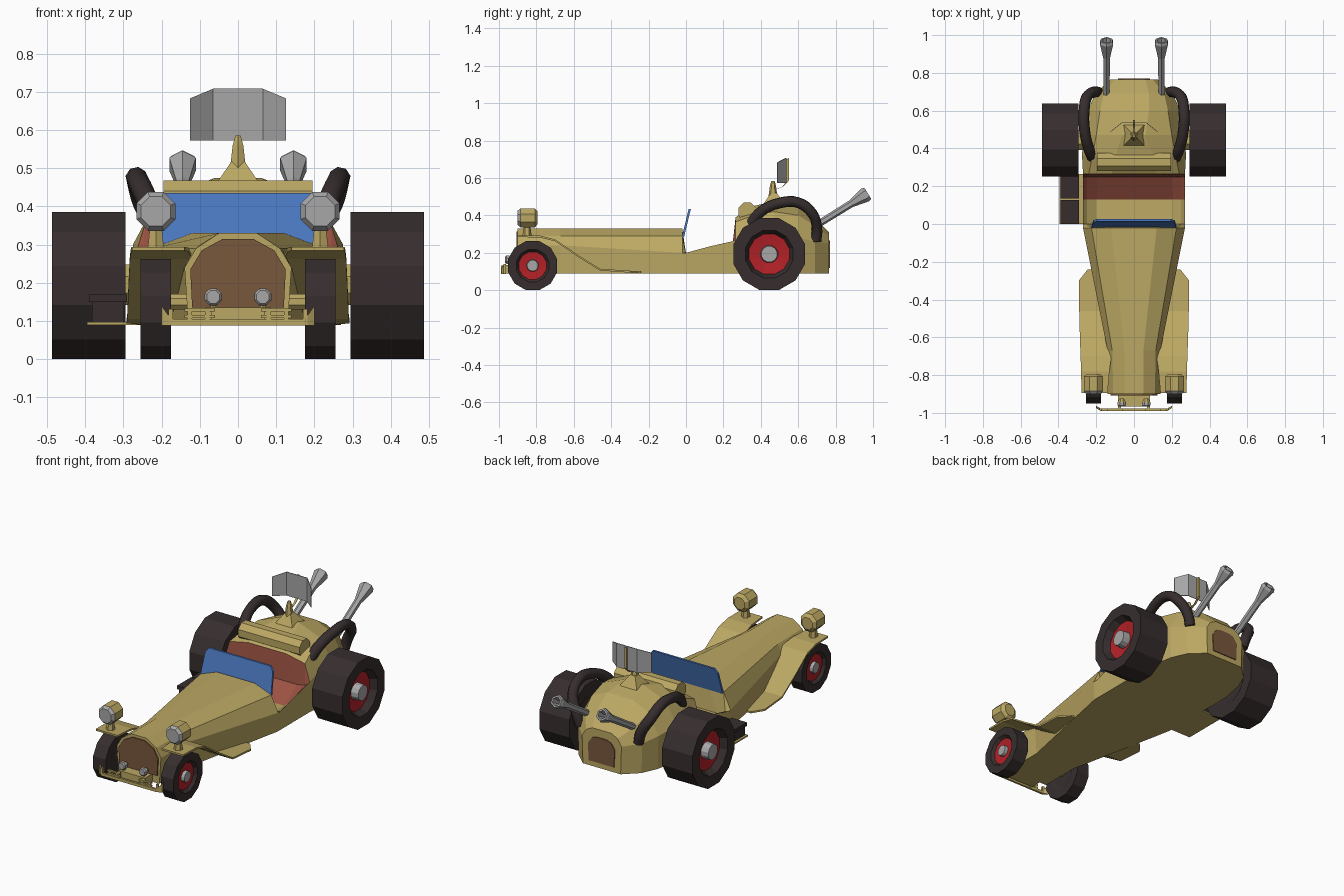
import bpy, bmesh, math
from mathutils import Vector

if "Cube" in bpy.data.objects:
    bpy.data.objects.remove(bpy.data.objects["Cube"])


def material(name, rgb):
    m = bpy.data.materials.new(name)
    m.diffuse_color = (*rgb, 1)
    m.use_nodes = True
    m.node_tree.nodes["Principled BSDF"].inputs["Base Color"].default_value = m.diffuse_color
    return m


TAN = material("tan paint", (0.50, 0.39, 0.125))
BLACK = material("rubber black", (0.038, 0.027, 0.027))
RED = material("hub red", (0.45, 0.015, 0.02))
SEAT = material("seat red brown", (0.33, 0.085, 0.055))
BROWN = material("mesh brown", (0.19, 0.095, 0.045))
BLUE = material("glass blue", (0.07, 0.19, 0.53))
SILVER = material("silver", (0.39, 0.39, 0.39))


def mesh(name, verts, faces, mats, index=None):
    me = bpy.data.meshes.new(name)
    me.from_pydata([tuple(v) for v in verts], [], faces)
    for m in mats:
        me.materials.append(m)
    for p, i in zip(me.polygons, index or []):
        p.material_index = i
    bm = bmesh.new()
    bm.from_mesh(me)
    bmesh.ops.recalc_face_normals(bm, faces=bm.faces)
    bm.to_mesh(me)
    bm.free()
    ob = bpy.data.objects.new(name, me)
    bpy.context.collection.objects.link(ob)
    return ob


def loft(name, rings, mats, rule=lambda r, k: 0):
    """Skin closed rings of equal length and cap both ends."""
    n = len(rings[0])
    faces, idx = [], []
    for r in range(len(rings) - 1):
        for k in range(n):
            j = (k + 1) % n
            faces.append((r * n + k, r * n + j, (r + 1) * n + j, (r + 1) * n + k))
            idx.append(rule(r, k))
    faces += [tuple(range(n)), tuple(range((len(rings) - 1) * n, len(rings) * n))]
    idx += [rule(0, 0), rule(len(rings) - 2, 0)]
    return mesh(name, [v for ring in rings for v in ring], faces, mats, idx)


def lathe(name, origin, axis, profile, n, mats, index=None):
    """Turn (radius, distance) pairs about an axis, flats aligned to the sides."""
    o, a = Vector(origin), Vector(axis).normalized()
    u = a.cross(Vector((0, 0, 1)))
    u = u.normalized() if u.length > 0.01 else Vector((1, 0, 0))
    v = a.cross(u)
    ang = [2 * math.pi * (k + 0.5) / n for k in range(n)]
    rings = [[o + a * t + r * (u * math.cos(q) + v * math.sin(q)) for q in ang] for r, t in profile]
    return loft(name, rings, mats, lambda r, k: index[r] if index else 0)


def box(name, x0, x1, y0, y1, z0, z1, mat):
    return loft(name, [[(x0, y, z0), (x1, y, z0), (x1, y, z1), (x0, y, z1)] for y in (y0, y1)], [mat])


def plate(name, half, y, depth, mat):
    """Symmetric upright plate from the right half of its outline."""
    pts = half + [(-x, z) for x, z in reversed(half)]
    return loft(name, [[(x, y, z) for x, z in pts], [(x, y + depth, z) for x, z in pts]], [mat])


# body: y, then half section points (x, z) from sill to crown
SECTIONS = [
    (-0.90, (.13, .09), (.14, .24), (.11, .29), (.05, .33)),
    (-0.67, (.13, .09), (.14, .24), (.115, .29), (.05, .33)),
    (-0.02, (.265, .09), (.27, .20), (.225, .29), (.12, .33)),
    (0.00, (.265, .09), (.27, .20), (.25, .195), (.20, .17)),
    (0.13, (.265, .09), (.27, .235), (.25, .20), (.20, .165)),
    (0.25, (.265, .09), (.27, .262), (.25, .25), (.20, .24)),
    (0.265, (.265, .09), (.27, .268), (.24, .365), (.12, .39)),
    (0.36, (.27, .09), (.275, .30), (.22, .40), (.10, .45)),
    (0.47, (.265, .09), (.27, .30), (.20, .42), (.06, .475)),
    (0.60, (.24, .09), (.245, .28), (.18, .40), (.08, .445)),
    (0.69, (.20, .09), (.205, .26), (.16, .345), (.08, .385)),
    (0.765, (.12, .09), (.125, .25), (.10, .29), (.06, .31))]
rings = [[(x, y, z) for x, z in h] + [(-x, y, z) for x, z in reversed(h)] for y, *h in SECTIONS]
loft("body", rings, [TAN, SEAT], lambda r, k: 1 if r in (4, 5) and 1 <= k <= 5 else 0)

# grille, rear panel, windshield
plate("grille", [(.12, .135), (.125, .235), (.095, .285), (.04, .315)], -0.907, 0.008, BROWN)
plate("rear_panel", [(.08, .12), (.085, .22), (.06, .255), (.03, .265)], 0.764, 0.006, BROWN)
loft("windshield", [[(-w, y, z), (w, y, z), (w, y + .012, z), (-w, y + .012, z)]
                    for w, y, z in ((.225, -.022, .285), (.215, .008, .41), (.195, .014, .435))], [BLUE])

# head roll, mirror mount and bent mirror
lathe("head_roll", (-.195, .328, .42), (1, 0, 0), [(.052, 0), (.052, .39)], 8, [TAN])
lathe("mirror_base", (0, .47, .455), (0, 0, 1), [(.085, 0), (.022, .065)], 4, [TAN])
lathe("mirror_post", (0, .465, .50), (0, 0, 1), [(.024, 0), (.016, .06), (.008, .085)], 6, [TAN])
loft("mirror_arm", [[(-.006, y, z), (.006, y, z), (.006, y + .012, z + .006), (-.006, y + .012, z + .006)]
                    for y, z in ((.47, .535), (.51, .55), (.538, .58), (.538, .70))], [TAN])
loft("mirror", [[(x, y, .572), (x, y + .004, .572), (x, y + .004, z), (x, y, z)]
                for x, y, z in ((-.125, .486, .683), (-.065, .534, .708), (.065, .534, .708), (.125, .486, .683))],
     [SILVER])

# axles
lathe("front_axle", (-.19, -.82, .15), (1, 0, 0), [(.022, 0), (.022, .38)], 8, [TAN])
lathe("rear_axle", (-.31, .445, .195), (1, 0, 0), [(.058, 0), (.058, .62)], 8, [TAN])

# front bumper with raised bars at each end
loft("bumper", [[(x, y, .088), (x, y + .012, .088), (x, y + .012, z), (x, y, z)]
                for x, y, z in ((-.2, -.975, .14), (-.175, -.99, .105), (.175, -.99, .105), (.2, -.975, .14))], [TAN])
box("bumper_mount", -.085, .085, -.965, -.89, .09, .135, TAN)

for s, side in ((-1, "left"), (1, "right")):
    # wheels: tyre, dished red hub, silver cap
    for name, x, y, z, R, w in (("front", .175, -.82, .1315, .136, .08), ("rear", .295, .445, .193, .199, .192)):
        lathe(f"{name}_wheel_{side}", (s * x, y, z), (s, 0, 0),
              [(.5 * R, w * .1), (.66 * R, 0), (R, 0), (R, w), (.66 * R, w), (.56 * R, w * .8), (.24 * R, w * .75),
               (.22 * R, w * .98)], 12, [BLACK, RED, SILVER], [0, 0, 0, 0, 0, 1, 2])

    # front fender sweeping down to a running board: y, z, inner x, outer x
    path = [(-.895, .284, .14, .278), (-.78, .282, .13, .28), (-.70, .262, .12, .283), (-.58, .18, .13, .287),
            (-.46, .105, .15, .29), (-.30, .094, .19, .292), (-.24, .09, .21, .245)]
    loft(f"front_fender_{side}", [[(s * a, y, z), (s * b, y, z), (s * b, y, z + .01), (s * a, y, z + .01)]
                                  for y, z, a, b in path], [TAN])

    # headlight on a post
    lathe(f"headlight_{side}", (s * .215, -.793, .387), (0, -1, 0),
          [(.036, 0), (.055, .015), (.055, .09), (.055, .091), (.042, .107)], 8, [TAN, SILVER], [0, 0, 0, 1])
    lathe(f"headlight_post_{side}", (s * .215, -.85, .285), (0, 0, 1), [(.025, 0), (.018, .06)], 6, [TAN])

    # fog lamp and bumper end bars
    lathe(f"fog_lamp_{side}", (s * .065, -.925, .163), (0, -1, 0),
          [(.013, 0), (.024, .02), (.024, .035), (.018, .042)], 8, [TAN, SILVER], [0, 1, 1])
    lathe(f"fog_lamp_post_{side}", (s * .065, -.945, .13), (0, 0, 1), [(.008, 0), (.008, .02)], 6, [TAN])
    for z in (.108, .125):
        box(f"bumper_bar_{side}", s * .06, s * .14, -.99, -.978, z, z + .008, TAN)
    for x in (.075, .12, .17):
        box(f"bumper_stay_{side}", s * x, s * (x + .012), -.988, -.976, .09, .132, TAN)
    box(f"bumper_bracket_{side}", s * .07, s * .085, -.985, -.94, .10, .13, TAN)

    # flared exhaust
    o, e = Vector((s * .145, .65, .318)), Vector((s * .145, .972, .518))
    L = (e - o).length
    lathe(f"exhaust_{side}", o, e - o,
          [(.018, 0), (.02, L * .72), (.04, L * .96), (.034, L), (.024, L), (.012, L * .85)], 6, [SILVER])

    # bent hose over the rear body
    cu = bpy.data.curves.new(f"hose_{side}", "CURVE")
    cu.dimensions = "3D"
    cu.bevel_depth, cu.bevel_resolution, cu.resolution_u = .029, 2, 4
    cu.use_fill_caps = True
    pts = [(.215, .345, .355), (.24, .40, .42), (.262, .50, .466), (.264, .60, .468), (.248, .675, .41),
           (.205, .70, .33), (.185, .695, .265)]
    sp = cu.splines.new("BEZIER")
    sp.bezier_points.add(len(pts) - 1)
    for p, (x, y, z) in zip(sp.bezier_points, pts):
        p.co = (s * x, y, z)
        p.handle_left_type = p.handle_right_type = "AUTO"
    cu.materials.append(BLACK)
    bpy.context.collection.objects.link(bpy.data.objects.new(f"hose_{side}", cu))

# luggage step with two lidded boxes on one side
box("step_plate", -.395, -.26, 0, .265, .09, .098, TAN)
for i, y in enumerate((.008, .14)):
    box(f"step_box_{i}", -.382, -.298, y, y + .115, .098, .15, BLACK)
    box(f"step_box_lid_{i}", -.39, -.29, y - .005, y + .12, .15, .17, BLACK)
